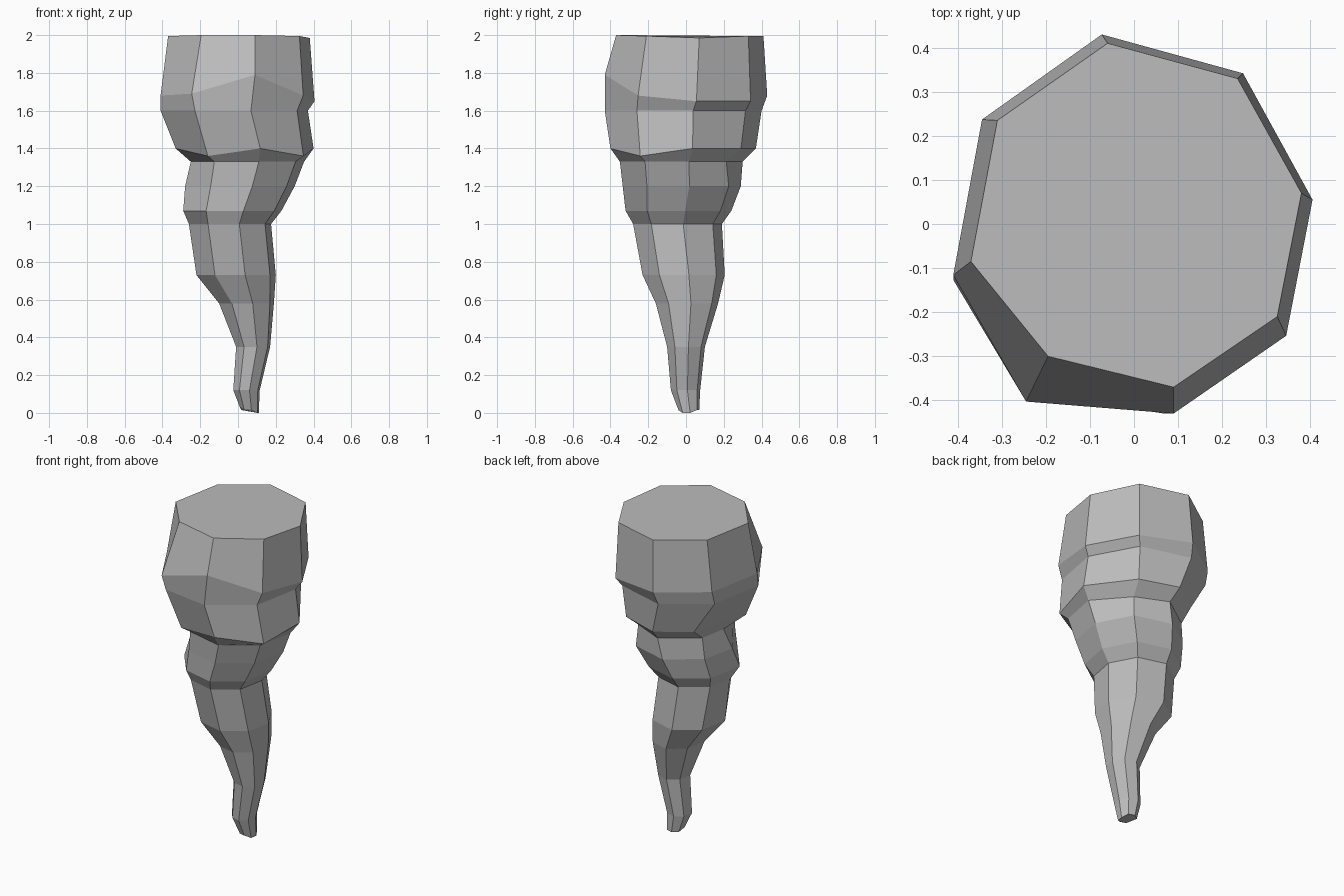
import bpy, bmesh

cube = bpy.data.objects.get("Cube")
if cube:
    bpy.data.objects.remove(cube, do_unlink=True)

# One flat stone colour
stone = bpy.data.materials.new("grey_stone")
stone.use_nodes = True
colour = (0.5, 0.5, 0.5, 1)
stone.diffuse_color = colour
stone.node_tree.nodes["Principled BSDF"].inputs["Base Color"].default_value = colour

# Irregular eight-sided outline, counter-clockwise from the back right corner
names = ["back", "back_left", "left", "front_left", "front", "front_right", "right", "back_right"]
outline = [(-.06, .41), (.235, .33), (.38, .07), (.325, -.21),
           (.09, -.37), (-.195, -.30), (-.37, -.085), (-.31, .235)]

# Rings from top to tip: height, x range, y range
rings = {
    "rim": (1.995, -.37, .38, -.37, .41),
    "bulge": (1.68, -.41, .405, -.43, .43),
    "groove": (1.6, -.41, .37, -.43, .40),
    "belly": (1.4, -.33, .40, -.40, .37),
    "neck": (1.33, -.27, .35, -.35, .30),
    "collar": (1.2, -.28, .30, -.335, .29),
    "waist": (1.07, -.29, .23, -.32, .24),
    "shaft_top": (1.0, -.26, .175, -.28, .19),
    "shaft_bulge": (.73, -.22, .20, -.23, .205),
    "shaft_bend": (.58, -.10, .19, -.16, .17),
    "shaft_low": (.35, -.01, .17, -.10, .10),
    "tip_top": (.12, -.025, .115, -.08, .075),
    "tip": (.015, .01, .11, -.04, .07),
}

# Hewn corners pushed away from the regular outline
nudges = {
    ("rim", "left"): (0, 0, -.01),
    ("rim", "front"): (0, 0, .005),
    ("rim", "front_right"): (0, 0, .005),
    ("bulge", "front_right"): (-.025, -.05, .01),
    ("bulge", "front"): (0, 0, .11),
    ("bulge", "left"): (0, 0, -.03),
    ("bulge", "back_left"): (0, 0, -.03),
    ("groove", "front_right"): (0, -.03, 0),
    ("belly", "front_right"): (0, 0, -.04),
    ("belly", "front_left"): (0, 0, -.04),
    ("belly", "back_left"): (-.05, 0, 0),
    ("belly", "back_right"): (.05, .04, 0),
    ("neck", "right"): (.02, .10, 0),
    ("neck", "back_left"): (-.05, -.02, 0),
    ("collar", "right"): (0, .05, 0),
    ("shaft_top", "right"): (0, .05, 0),
    ("tip", "left"): (0, 0, -.015),
    ("tip", "front_left"): (0, 0, -.015),
    ("tip", "right"): (0, 0, .015),
}


def fit(value, low, high, new_low, new_high):
    return new_low + (value - low) / (high - low) * (new_high - new_low)


bm = bmesh.new()
xs, ys = zip(*outline)
loops = []
for ring, (z, x0, x1, y0, y1) in rings.items():
    loop = []
    for corner, (x, y) in zip(names, outline):
        dx, dy, dz = nudges.get((ring, corner), (0, 0, 0))
        loop.append(bm.verts.new((fit(x, min(xs), max(xs), x0, x1) + dx,
                                  fit(y, min(ys), max(ys), y0, y1) + dy, z + dz)))
    loops.append(loop)

# Skin the rings and cap both ends
for upper, lower in zip(loops, loops[1:]):
    for i, corner in enumerate(upper):
        j = (i + 1) % len(upper)
        bm.faces.new((corner, upper[j], lower[j], lower[i]))
bm.faces.new(loops[0])
bm.faces.new(loops[-1])
bmesh.ops.recalc_face_normals(bm, faces=bm.faces[:])

mesh = bpy.data.meshes.new("stalactite")
bm.to_mesh(mesh)
bm.free()
mesh.materials.append(stone)
bpy.context.collection.objects.link(bpy.data.objects.new("stalactite", mesh))
